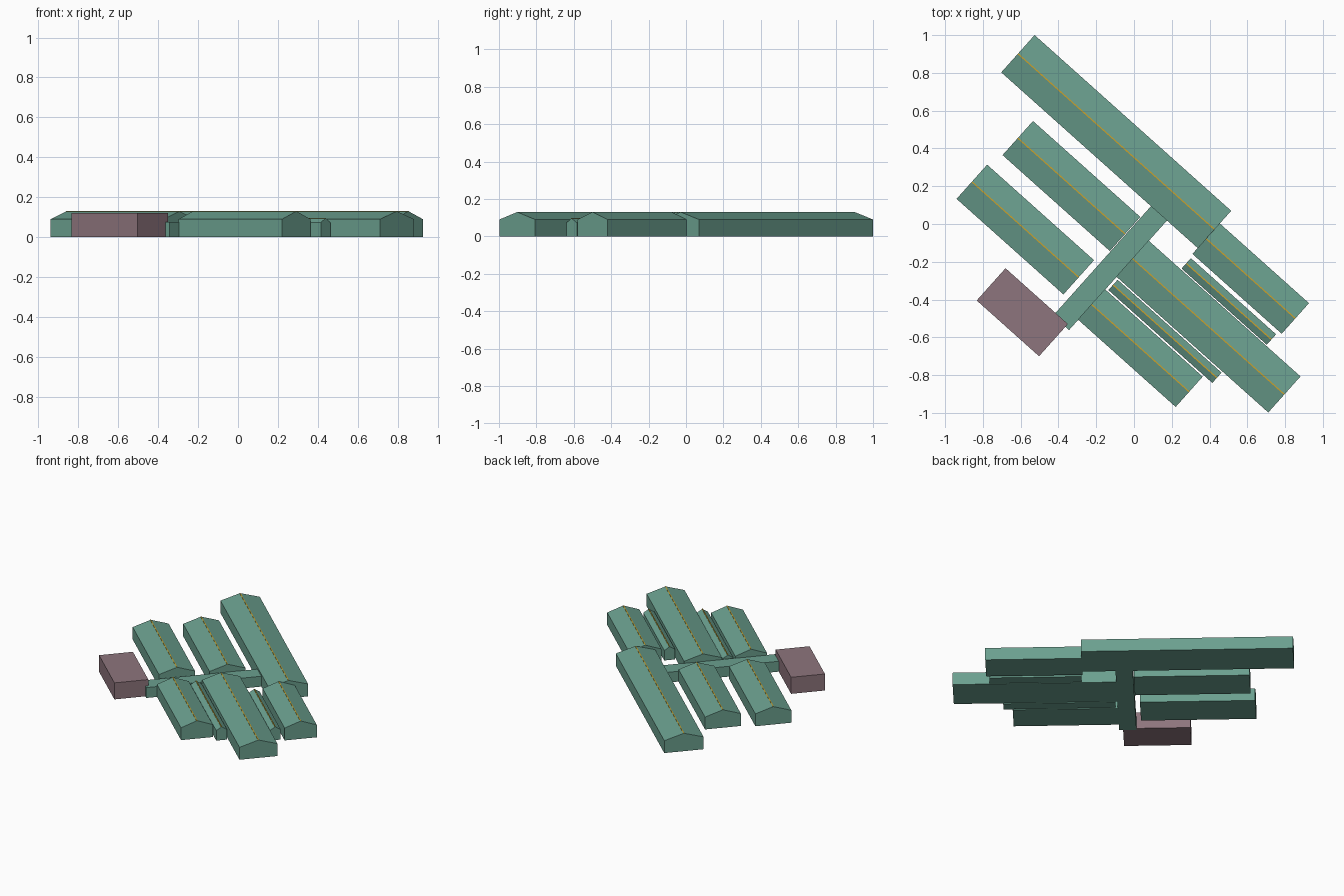
import bpy, bmesh, math

if "Cube" in bpy.data.objects:
    bpy.data.objects.remove(bpy.data.objects["Cube"])

# Site axes: u runs along the halls, v across them
ANGLE = math.radians(-41.8)


def material(name, rgb):
    m = bpy.data.materials.new(name)
    m.diffuse_color = (*rgb, 1.0)
    m.use_nodes = True
    m.node_tree.nodes["Principled BSDF"].inputs["Base Color"].default_value = m.diffuse_color
    return m


GREEN = material("sage green", (0.147, 0.352, 0.275))
MAUVE = material("dusty mauve", (0.270, 0.178, 0.205))
AMBER = material("amber ridge", (0.62, 0.36, 0.02))


def extrude(name, profile, u0, u1, mat):
    """Extrude a (v, z) outline from u0 to u1 and turn it to the site angle."""
    bm = bmesh.new()
    face = bm.faces.new([bm.verts.new((u0, v, z)) for v, z in profile])
    new = bmesh.ops.extrude_face_region(bm, geom=[face])["geom"]
    verts = [g for g in new if isinstance(g, bmesh.types.BMVert)]
    bmesh.ops.translate(bm, verts=verts, vec=(u1 - u0, 0, 0))
    bmesh.ops.recalc_face_normals(bm, faces=bm.faces)
    me = bpy.data.meshes.new(name)
    bm.to_mesh(me)
    bm.free()
    me.materials.append(mat)
    ob = bpy.data.objects.new(name, me)
    ob.rotation_euler.z = ANGLE
    bpy.context.collection.objects.link(ob)
    return ob


def block(name, u0, u1, v0, v1, h, mat, z0=0.0):
    extrude(name, [(v0, z0), (v1, z0), (v1, h), (v0, h)], u0, u1, mat)


def hall(name, u0, u1, v0, v1, eave=0.09, ridge=0.13):
    """Gabled hall with a thin amber ridge strip."""
    mid = (v0 + v1) / 2
    extrude(name, [(v0, 0), (v1, 0), (v1, eave), (mid, ridge), (v0, eave)], u0, u1, GREEN)
    block(name + "_ridge_strip", u0, u1, mid - 0.003, mid + 0.003, ridge + 0.001, AMBER, ridge - 0.002)


# Gabled halls: name, u range, v range
for spec in [
    ("long_hall", -1.059, 0.337, 0.130, 0.395),
    ("left_inner_hall", -0.762, 0.0, -0.192, 0.050),
    ("left_outer_hall", -0.789, -0.030, -0.527, -0.284),
    ("central_hall", 0.115, 1.195, -0.270, -0.014),
    ("right_back_hall", 0.336, 0.970, 0.088, 0.305),
    ("right_front_hall", 0.115, 0.810, -0.575, -0.360),
]:
    hall(*spec)

# Narrow lower sheds between the right-hand halls
hall("back_shed", 0.345, 0.950, -0.008, 0.066, 0.073, 0.096)
hall("front_shed", 0.132, 0.870, -0.351, -0.278, 0.073, 0.096)

# Flat-roofed connecting corridor and the separate block
block("corridor", 0.004, 0.118, -0.648, 0.135, 0.075, GREEN)
block("flat_annex", -0.351, 0.092, -0.857, -0.628, 0.12, MAUVE)
